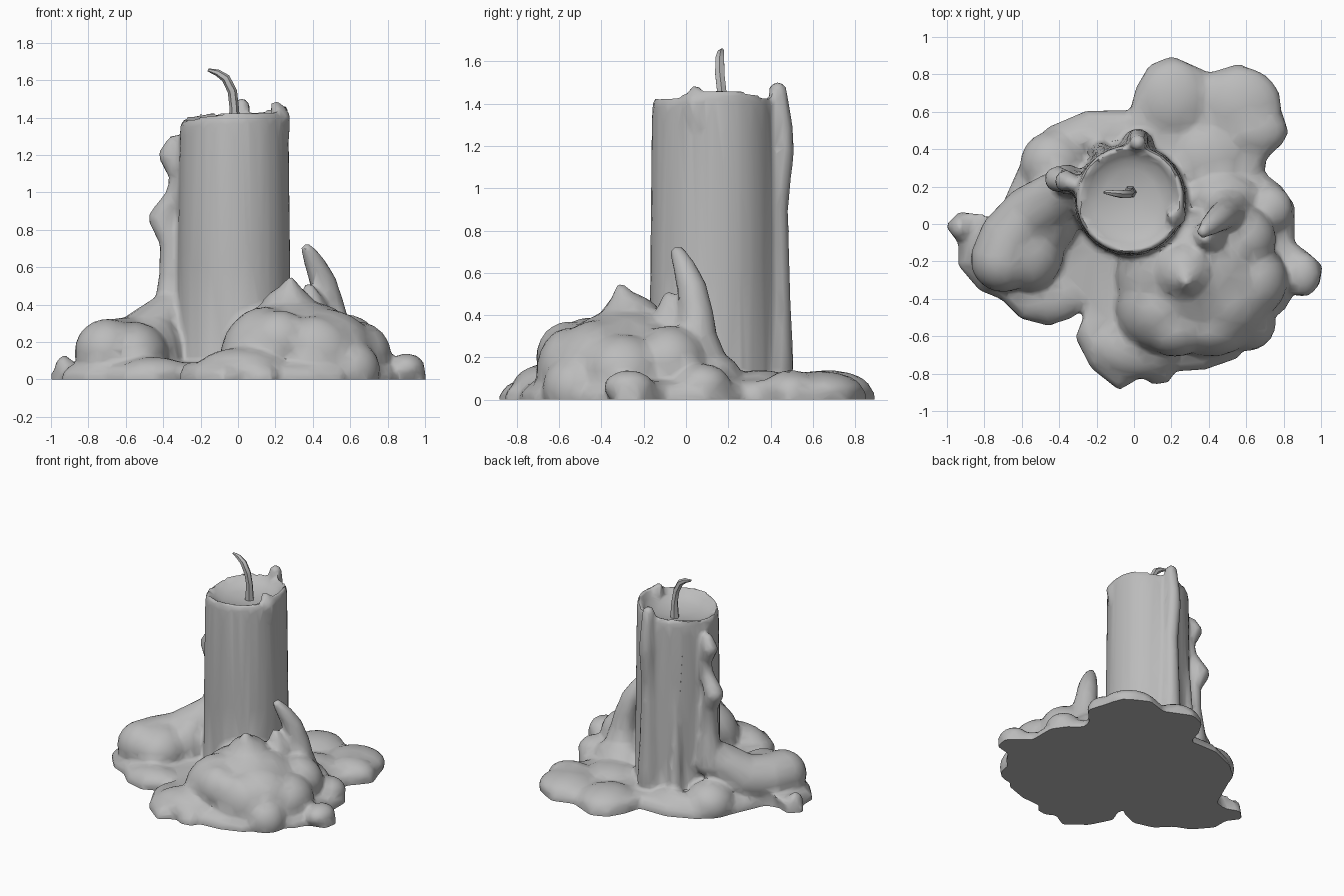
import bpy, bmesh, math
from mathutils import Matrix, Vector

mat = bpy.data.materials.new("grey_wax")
mat.diffuse_color = (0.5, 0.5, 0.5, 1)

bm = bmesh.new()


def blob(x, y, z, rx, ry, rz):
    m = Matrix.Translation((x, y, z)) @ Matrix.Diagonal((rx, ry, rz, 1))
    bmesh.ops.create_icosphere(bm, subdivisions=3, radius=1, matrix=m)


def strand(points, step=0.03):
    """Chain of overlapping balls through (x, y, z, radius) points."""
    for a, b in zip(points, points[1:]):
        a, b = Vector(a), Vector(b)
        n = max(1, math.ceil((b - a).to_3d().length / step))
        for i in range(n + 1):
            x, y, z, r = a.lerp(b, i / n)
            blob(x, y, z, r, r, r)


def loft(rings):
    """Closed solid through equal-length rings of points."""
    vs = [[bm.verts.new(p) for p in ring] for ring in rings]
    n = len(vs[0])
    for lo, hi in zip(vs, vs[1:]):
        for i in range(n):
            j = (i + 1) % n
            bm.faces.new((lo[i], lo[j], hi[j], hi[i]))
    bm.faces.new(vs[0][::-1])
    bm.faces.new(vs[-1])


# candle shaft with a tilted rim and a shallow bowl
CX, CY = -0.02, 0.13


def ring(r, z, tilt):
    pts = []
    for i in range(28):
        a = 2 * math.pi * i / 28
        c, s = math.cos(a), math.sin(a)
        wob = 0.01 * math.sin(3 * a + 1)
        pts.append((CX + r * c, CY + r * s, z + tilt * (0.03 * c + 0.005 * s + wob)))
    return pts


loft([ring(0.305, -0.06, 0), ring(0.30, 0.6, 0), ring(0.292, 1.3, 0),
      ring(0.29, 1.39, 1), ring(0.28, 1.43, 1), ring(0.262, 1.42, 1),
      ring(0.24, 1.385, 0.6), ring(0.17, 1.35, 0.2), ring(0.05, 1.33, 0)])

# spreading pool on the ground
outline = [(-1.0, -0.01), (-0.93, -0.1), (-0.93, -0.22), (-0.82, -0.35), (-0.7, -0.4),
           (-0.6, -0.5), (-0.45, -0.54), (-0.34, -0.49), (-0.26, -0.41), (-0.27, -0.5),
           (-0.31, -0.6), (-0.23, -0.76), (-0.08, -0.88), (0.04, -0.81), (0.1, -0.85),
           (0.18, -0.84), (0.22, -0.78), (0.38, -0.77), (0.55, -0.71), (0.62, -0.6),
           (0.8, -0.45), (0.86, -0.35), (0.98, -0.33), (1.0, -0.22), (0.92, -0.15),
           (0.85, -0.1), (0.85, 0.1), (0.78, 0.2), (0.69, 0.27), (0.7, 0.34),
           (0.82, 0.48), (0.78, 0.6), (0.73, 0.75), (0.56, 0.85), (0.4, 0.8),
           (0.2, 0.89), (0.08, 0.84), (0.01, 0.72), (-0.02, 0.6), (-0.25, 0.6),
           (-0.46, 0.51), (-0.6, 0.32), (-0.72, 0.05), (-0.82, 0.03), (-0.92, 0.07)]
loft([[(x * k, y * k, z) for x, y in outline]
      for k, z in ((1.01, -0.06), (1.01, 0.03), (0.97, 0.07), (0.9, 0.09))])

# back right puddle lobes
for b in [(0.21, 0.67, 0.04, 0.2, 0.21, 0.1), (0.57, 0.63, 0.04, 0.22, 0.21, 0.095),
          (0.64, 0.5, 0.04, 0.18, 0.14, 0.1), (0.4, 0.35, 0.05, 0.2, 0.2, 0.09)]:
    blob(*b)

# front mound with its peak and side lobes
for b in [(0.3, -0.28, 0.12, 0.4, 0.36, 0.31), (0.15, -0.45, 0.1, 0.25, 0.25, 0.29),
          (0.45, -0.4, 0.15, 0.28, 0.25, 0.23), (0.4, -0.56, 0.12, 0.23, 0.15, 0.22),
          (0.22, -0.56, 0.2, 0.18, 0.15, 0.17), (0.02, -0.66, 0.04, 0.25, 0.17, 0.13),
          (0.64, -0.3, 0.13, 0.18, 0.2, 0.18), (0.57, -0.08, 0.17, 0.19, 0.18, 0.18),
          (0.9, -0.27, 0.06, 0.1, 0.12, 0.08), (0.72, 0.08, 0.07, 0.13, 0.13, 0.1),
          (0.48, 0.14, 0.08, 0.2, 0.13, 0.14), (0.6, -0.53, 0.05, 0.16, 0.15, 0.16)]:
    blob(*b)
strand([(0.28, -0.31, 0.53, 0.025), (0.28, -0.29, 0.45, 0.07), (0.27, -0.26, 0.34, 0.16)])

# upright horn on the right, with a small lump behind it
strand([(0.37, -0.04, 0.695, 0.036), (0.41, -0.005, 0.62, 0.056), (0.455, 0.03, 0.52, 0.072),
        (0.485, 0.05, 0.4, 0.082), (0.5, 0.05, 0.28, 0.1), (0.5, 0.07, 0.16, 0.13)])
strand([(0.38, -0.08, 0.48, 0.035), (0.4, -0.07, 0.36, 0.09)])

# broad left flow and low lobes around it
strand([(-0.36, 0.2, 0.4, 0.08), (-0.42, 0.14, 0.29, 0.14), (-0.55, 0.05, 0.18, 0.16),
        (-0.66, -0.08, 0.155, 0.17), (-0.7, -0.19, 0.15, 0.175)])
for b in [(-0.56, -0.13, 0.13, 0.19, 0.23, 0.18), (-0.44, 0.04, 0.12, 0.15, 0.2, 0.22),
          (-0.45, -0.39, 0.03, 0.2, 0.14, 0.09), (-0.93, -0.02, 0.05, 0.05, 0.07, 0.08),
          (-0.43, 0.32, 0.05, 0.18, 0.18, 0.16), (-0.22, 0.46, 0.03, 0.22, 0.1, 0.11)]:
    blob(*b)

# lumpy drip on the left side
strand([(-0.34, 0.22, 1.27, 0.04), (-0.365, 0.23, 1.2, 0.06), (-0.32, 0.22, 1.08, 0.045),
        (-0.34, 0.22, 0.98, 0.05), (-0.41, 0.24, 0.86, 0.07), (-0.36, 0.22, 0.74, 0.06),
        (-0.36, 0.22, 0.55, 0.065), (-0.36, 0.22, 0.3, 0.1)])

# drip down the back, thin ridge beside it, and small peak on the right rim
strand([(0.02, 0.435, 1.46, 0.045), (0.02, 0.455, 1.3, 0.05), (0.02, 0.455, 1.18, 0.058),
        (0.02, 0.43, 0.9, 0.055), (0.02, 0.43, 0.7, 0.06), (0.02, 0.43, 0.4, 0.07),
        (0.02, 0.42, 0.15, 0.09)])
strand([(-0.17, 0.37, 0.9, 0.02), (-0.18, 0.38, 0.5, 0.035), (-0.18, 0.39, 0.12, 0.055)])
strand([(0.205, 0.045, 1.46, 0.032), (0.225, 0.045, 1.4, 0.055), (0.25, 0.06, 1.3, 0.03)])

# melt all wax into one surface
bmesh.ops.recalc_face_normals(bm, faces=bm.faces)
src = bpy.data.meshes.new("wax_source")
bm.to_mesh(src)
bm.free()
wax = bpy.data.objects.new("melted_candle", src)
bpy.context.collection.objects.link(wax)
rm = wax.modifiers.new("melt", "REMESH")
rm.mode = "VOXEL"
rm.voxel_size = 0.018
sm = wax.modifiers.new("soften", "SMOOTH")
sm.factor, sm.iterations = 0.5, 5
dc = wax.modifiers.new("simplify", "DECIMATE")
dc.ratio = 0.1
dg = bpy.context.evaluated_depsgraph_get()
mesh = bpy.data.meshes.new_from_object(wax.evaluated_get(dg))
wax.modifiers.clear()

# flat underside at the ground
bm = bmesh.new()
bm.from_mesh(mesh)
cut = bmesh.ops.bisect_plane(bm, geom=bm.verts[:] + bm.edges[:] + bm.faces[:],
                             plane_co=(0, 0, 0), plane_no=(0, 0, -1), clear_outer=True)
edges = [e for e in cut["geom_cut"] if isinstance(e, bmesh.types.BMEdge)]
bmesh.ops.triangle_fill(bm, edges=edges, use_beauty=True, normal=(0, 0, -1))
bmesh.ops.recalc_face_normals(bm, faces=bm.faces)
bm.to_mesh(mesh)
bm.free()
wax.data = mesh
mesh.materials.clear()
mesh.materials.append(mat)

# bent wick
cu = bpy.data.curves.new("wick", "CURVE")
cu.dimensions = "3D"
cu.bevel_depth = 0.028
cu.bevel_resolution = 1
cu.use_fill_caps = True
sp = cu.splines.new("POLY")
path = [(-0.02, 0.17, 1.3, 1.3), (-0.02, 0.17, 1.45, 0.9), (-0.03, 0.16, 1.54, 0.9),
        (-0.065, 0.16, 1.61, 0.85), (-0.11, 0.165, 1.64, 0.65), (-0.16, 0.17, 1.655, 0.3)]
sp.points.add(len(path) - 1)
for p, (x, y, z, r) in zip(sp.points, path):
    p.co, p.radius = (x, y, z, 1), r
wick = bpy.data.objects.new("wick", cu)
bpy.context.collection.objects.link(wick)
cu.materials.append(mat)

# smooth shading with sharp creases
for o in bpy.context.collection.objects:
    o.select_set(True)
bpy.context.view_layer.objects.active = wick
bpy.ops.object.convert(target="MESH")
bpy.ops.object.shade_smooth_by_angle(angle=math.radians(50))
